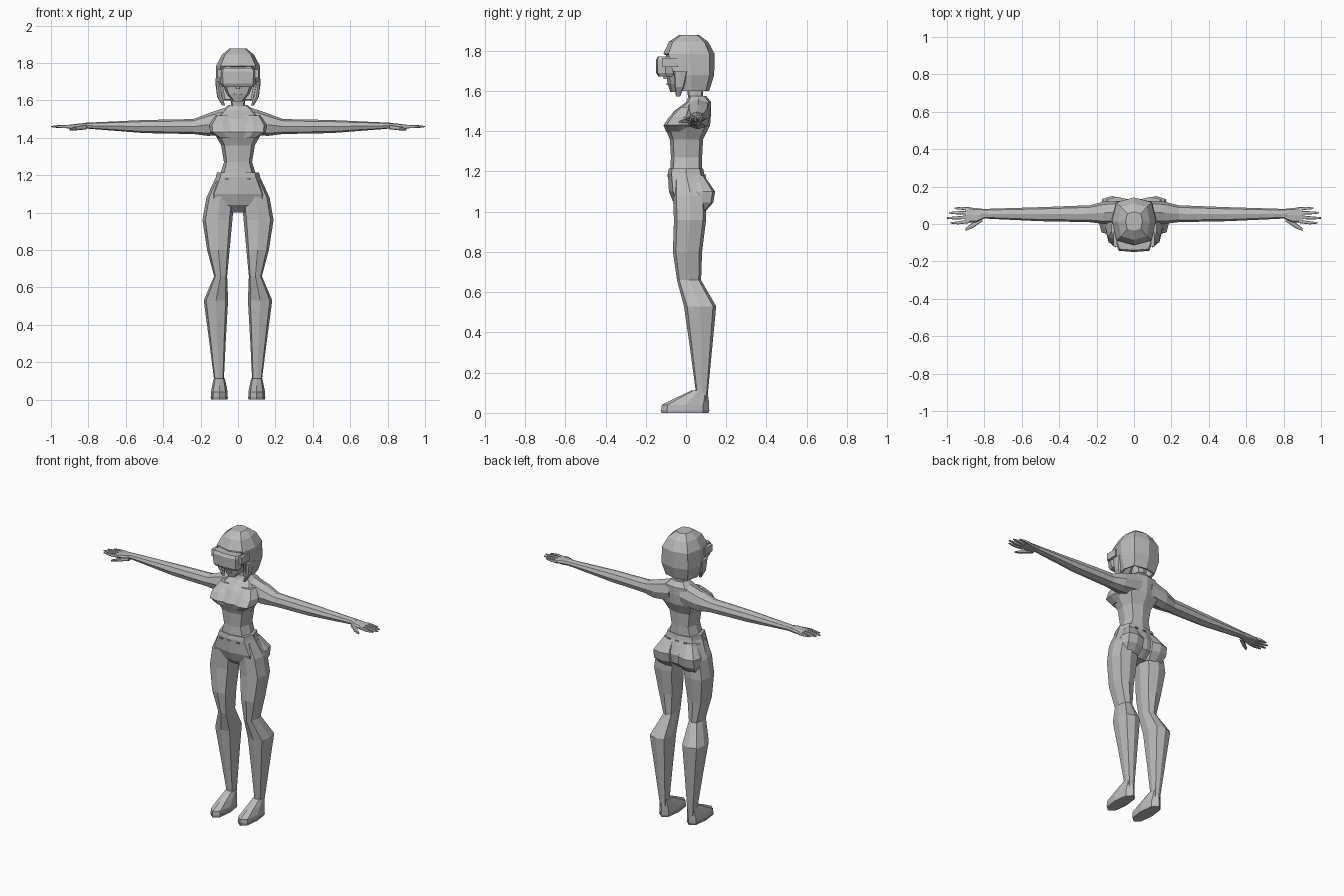
import bpy
import bmesh
from math import copysign

cube = bpy.data.objects.get("Cube")
if cube:
    bpy.data.objects.remove(cube, do_unlink=True)

grey = bpy.data.materials.new("plain grey")
grey.use_nodes = True
COLOUR = (.5, .5, .5, 1)
grey.diffuse_color = COLOUR
grey.node_tree.nodes["Principled BSDF"].inputs["Base Color"].default_value = COLOUR


def ring(at, half, front, back, middle=0):
    """One section: distance along the part, half width, and its reach in y."""
    return {"at": at, "half": half, "middle": middle,
            "centre_y": (front + back) / 2, "half_y": (back - front) / 2}


def section_points(section, corner, sideways):
    """Eight points round a section: four ridges and four corners between."""
    ridges = [(1, 0), (0, 1), (-1, 0), (0, -1)]
    for index, (u, v) in enumerate(ridges):
        after = ridges[(index + 1) % len(ridges)]
        for a, b in ((u, v), (corner * (u + after[0]), corner * (v + after[1]))):
            cross = section["middle"] + a * section["half"]
            y = section["centre_y"] + b * section["half_y"]
            yield (section["at"], y, cross) if sideways else (cross, y, section["at"])


def finish(name, mesh_data, mirror):
    """Turn the mesh data into an object with the one material."""
    mesh = bpy.data.meshes.new(name)
    mesh_data.to_mesh(mesh)
    mesh_data.free()
    mesh.materials.append(grey)
    obj = bpy.data.objects.new(name, mesh)
    bpy.context.collection.objects.link(obj)
    if mirror:
        obj.modifiers.new("Mirror", "MIRROR")
    return obj


def loft(name, *sections, corner=.8, sideways=False, mirror=False, keep=None):
    """Skin sections going up, or outwards along x when sideways."""
    bm = bmesh.new()
    loops = [[bm.verts.new(p) for p in section_points(s, corner, sideways)] for s in sections]
    for low, high in zip(loops, loops[1:]):
        for i in range(len(low)):
            bm.faces.new((low[i - 1], low[i], high[i], high[i - 1]))
    bm.faces.new(loops[0])
    bm.faces.new(loops[-1])
    bmesh.ops.recalc_face_normals(bm, faces=bm.faces)
    if keep:
        unwanted = [face for face in bm.faces if not keep(face)]
        bmesh.ops.delete(bm, geom=unwanted, context="FACES")
    return finish(name, bm, mirror)


def box(name, centre, size, mirror=False):
    """A plain block."""
    bm = bmesh.new()
    bmesh.ops.create_cube(bm, size=1)
    bmesh.ops.scale(bm, vec=size, verts=bm.verts)
    bmesh.ops.translate(bm, vec=centre, verts=bm.verts)
    return finish(name, bm, mirror)


# Torso with narrow waist, chest and sloping shoulders
loft("torso",
     ring(at=1.19, half=.1, front=-.08, back=.08),
     ring(at=1.27, half=.075, front=-.075, back=.08),
     ring(at=1.36, half=.09, front=-.08, back=.085),
     ring(at=1.43, half=.13, front=-.11, back=.12),
     ring(at=1.5, half=.13, front=-.06, back=.125),
     ring(at=1.545, half=.09, front=0, back=.125),
     ring(at=1.575, half=.05, front=.015, back=.1))

# Bust, flat underneath and reaching out towards the arms
loft("bust",
     ring(at=1.4, half=.045, middle=.06, front=-.1, back=.02),
     ring(at=1.43, half=.07, middle=.08, front=-.112, back=.03),
     ring(at=1.47, half=.07, middle=.083, front=-.085, back=.06),
     ring(at=1.52, half=.05, middle=.07, front=-.035, back=.08), mirror=True)

# Trousers: waistband, hips and seat
loft("hips",
     ring(at=1.215, half=.112, front=-.085, back=.085),
     ring(at=1.19, half=.118, front=-.09, back=.09),
     ring(at=1.1, half=.16, front=-.085, back=.125),
     ring(at=1.04, half=.165, front=-.06, back=.115),
     ring(at=1, half=.05, front=-.02, back=.07))
loft("seat",
     ring(at=1.18, half=.04, middle=.07, front=.02, back=.09),
     ring(at=1.1, half=.07, middle=.09, front=.02, back=.145),
     ring(at=1.045, half=.07, middle=.09, front=.02, back=.135),
     ring(at=1, half=.055, middle=.085, front=.02, back=.095), mirror=True)

# Flat studs round the waistband, front and back
for x in (-.06, 0, .06):
    for y in (-.09, .095):
        box("waistband_stud", centre=(x, y, 1.18), size=(.02, .009, .008))

# Legs, bowed out at thigh and calf
loft("leg",
     ring(at=1.17, half=.05, middle=.075, front=-.06, back=.08),
     ring(at=1.08, half=.075, middle=.094, front=-.065, back=.1),
     ring(at=.96, half=.08, middle=.11, front=-.06, back=.1),
     ring(at=.8, half=.06, middle=.105, front=-.065, back=.08),
     ring(at=.66, half=.035, middle=.093, front=-.045, back=.075),
     ring(at=.53, half=.065, middle=.118, front=-.01, back=.15),
     ring(at=.32, half=.045, middle=.11, front=.02, back=.13),
     ring(at=.06, half=.022, middle=.1, front=.055, back=.105), mirror=True)

# Shoes, low at the toe and rising to the ankle, on thin soles
loft("shoe",
     ring(at=.01, half=.045, middle=.1, front=-.124, back=.115),
     ring(at=.04, half=.045, middle=.1, front=-.12, back=.115),
     ring(at=.075, half=.038, middle=.1, front=-.05, back=.112),
     ring(at=.112, half=.03, middle=.1, front=.03, back=.105), corner=.75, mirror=True)
loft("sole",
     ring(at=0, half=.044, middle=.1, front=-.122, back=.112),
     ring(at=.014, half=.047, middle=.1, front=-.126, back=.117), corner=.75, mirror=True)

# Shoulder and arm down to the wrist
loft("arm",
     ring(at=.04, half=.075, middle=1.495, front=0, back=.125),
     ring(at=.16, half=.06, middle=1.47, front=0, back=.12),
     ring(at=.24, half=.04, middle=1.46, front=.01, back=.1),
     ring(at=.5, half=.035, middle=1.46, front=.015, back=.09),
     ring(at=.82, half=.015, middle=1.465, front=.03, back=.08),
     sideways=True, corner=.75, mirror=True)

# Hand: palm, thumb and four fanned fingers
loft("palm",
     ring(at=.8, half=.015, middle=1.465, front=.03, back=.08),
     ring(at=.84, half=.015, middle=1.462, front=.01, back=.085),
     ring(at=.9, half=.01, middle=1.46, front=.005, back=.09), sideways=True, mirror=True)
loft("thumb",
     ring(at=.81, half=.012, middle=1.457, front=.015, back=.045),
     ring(at=.86, half=.01, middle=1.45, front=-.02, back=.01),
     ring(at=.9, half=.005, middle=1.445, front=-.037, back=-.022), sideways=True, mirror=True)
for name, root, tip, reach in (("index", .015, .006, .98), ("middle", .037, .032, 1),
                               ("ring", .059, .06, .99), ("little", .08, .084, .96)):
    loft(name + "_finger",
         ring(at=.88, half=.01, middle=1.46, front=root - .01, back=root + .01),
         ring(at=reach - .04, half=.008, middle=1.46, front=tip - .008, back=tip + .008),
         ring(at=reach, half=.003, middle=1.46, front=tip - .004, back=tip + .004),
         sideways=True, mirror=True)

# Neck, face, nose and mouth
loft("neck",
     ring(at=1.53, half=.055, front=0, back=.1),
     ring(at=1.57, half=.038, front=.01, back=.085),
     ring(at=1.64, half=.04, front=0, back=.085))
loft("face",
     ring(at=1.595, half=.025, front=-.078, back=-.03),
     ring(at=1.635, half=.062, front=-.092, back=.06),
     ring(at=1.7, half=.088, front=-.1, back=.08),
     ring(at=1.8, half=.09, front=-.1, back=.1))
loft("nose",
     ring(at=1.66, half=.012, front=-.112, back=-.09),
     ring(at=1.685, half=.009, front=-.11, back=-.09))
box("mouth", centre=(0, -.092, 1.635), size=(.035, .009, .01))

# Visor with its side straps
loft("visor",
     ring(at=1.672, half=.085, front=-.138, back=-.06),
     ring(at=1.69, half=.095, front=-.148, back=-.055),
     ring(at=1.755, half=.097, front=-.15, back=-.055),
     ring(at=1.772, half=.09, front=-.14, back=-.06), corner=.85)
box("visor_strap", centre=(.098, -.08, 1.742), size=(.025, .08, .045), mirror=True)


def outside_face_opening(face):
    """Leave hair open below the neck and in front of the face."""
    x, y, z = face.calc_center_median()
    opening = y < -.035 and z < 1.78 and abs(x) < .08
    return not opening and z > 1.605


# Bobbed hair with a little thickness
hair = loft("hair",
            ring(at=1.6, half=.1, front=-.06, back=.115),
            ring(at=1.68, half=.12, front=-.085, back=.14),
            ring(at=1.785, half=.117, front=-.113, back=.142),
            ring(at=1.845, half=.085, front=-.085, back=.11),
            ring(at=1.878, half=.045, front=-.035, back=.065), keep=outside_face_opening)
hair.modifiers.new("Thickness", "SOLIDIFY").thickness = .014

# Long locks in front of the ears
loft("side_lock",
     ring(at=1.572, half=.008, middle=.077, front=-.05, back=-.03),
     ring(at=1.62, half=.014, middle=.098, front=-.056, back=-.01),
     ring(at=1.7, half=.013, middle=.108, front=-.062, back=.01), mirror=True)
